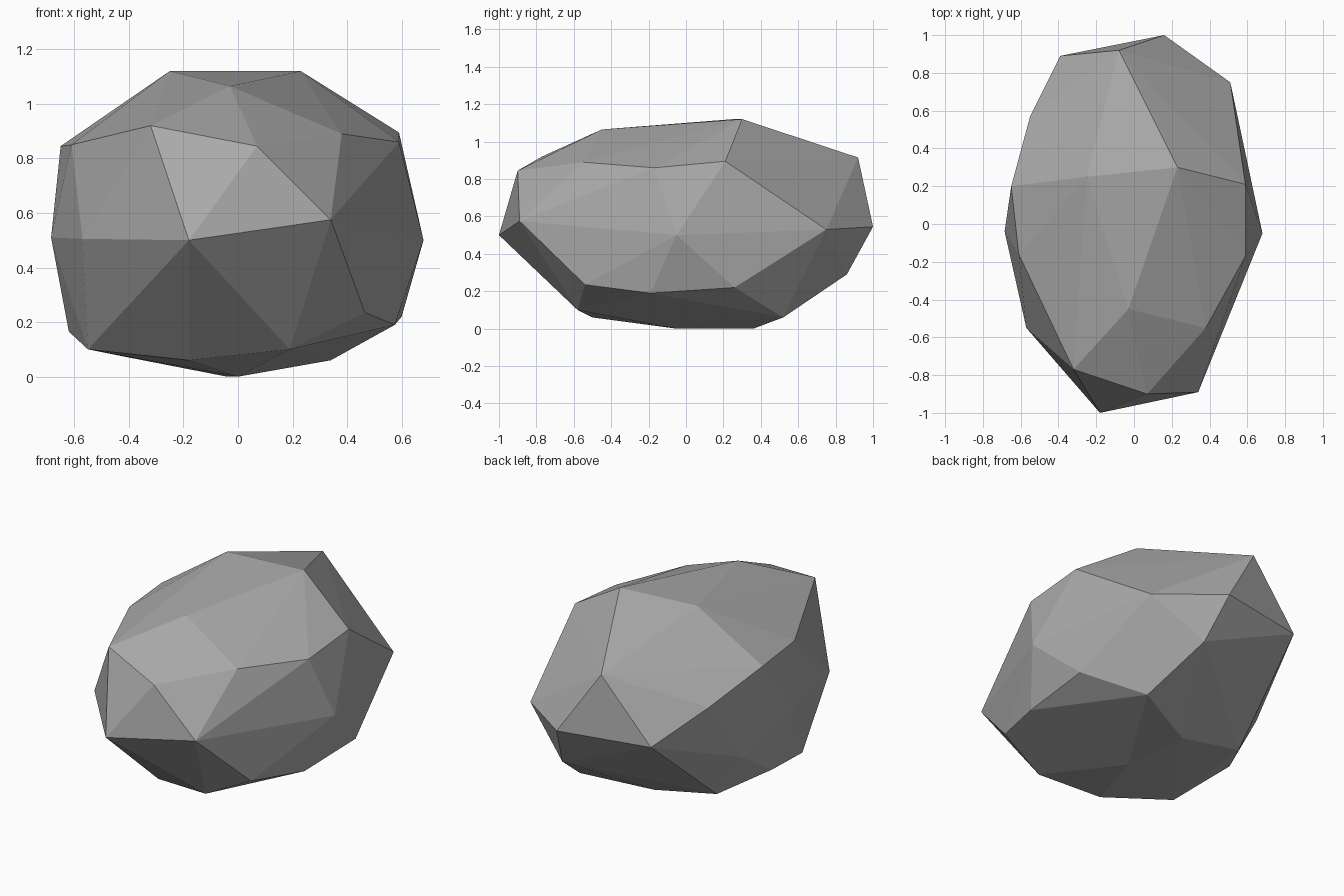
import bpy
import bmesh

default_cube = bpy.data.objects.get("Cube")
if default_cube:
    bpy.data.objects.remove(default_cube, do_unlink=True)


def flat_material(name, grey):
    """One plain colour, for the viewport and for renders."""
    material = bpy.data.materials.new(name)
    material.use_nodes = True
    colour = (grey, grey, grey, 1)
    material.diffuse_color = colour
    shader = next(n for n in material.node_tree.nodes if n.type == "BSDF_PRINCIPLED")
    shader.inputs["Base Color"].default_value = colour
    shader.inputs["Roughness"].default_value = 0.9
    return material


def faceted_solid(name, layers, material):
    """Wrap flat facets around the corner points of all layers."""
    bm = bmesh.new()
    for corners in layers:
        for corner in corners:
            bm.verts.new(corner)
    bm.verts.ensure_lookup_table()
    hull = bmesh.ops.convex_hull(bm, input=bm.verts[:])
    # Remove any corner left inside the solid
    inside = {e for e in hull["geom_interior"] if isinstance(e, bmesh.types.BMVert)}
    bmesh.ops.delete(bm, geom=list(inside), context="VERTS")
    bmesh.ops.recalc_face_normals(bm, faces=bm.faces[:])
    for face in bm.faces:
        face.smooth = False
    mesh = bpy.data.meshes.new(name)
    bm.to_mesh(mesh)
    bm.free()
    mesh.materials.append(material)
    solid = bpy.data.objects.new(name, mesh)
    bpy.context.collection.objects.link(solid)
    return solid


# Corners of the boulder, in layers from the crown down to the base
crown = [(-.03, -.45, 1.065), (.23, .3, 1.12), (-.25, .25, 1.12)]
shoulder = [
    (-.32, -.77, .92), (.07, -.9, .845), (.38, -.55, .89), (.59, -.17, .86),
    (.59, .21, .895), (-.08, .92, .915), (-.55, .57, .71), (-.65, .2, .845),
    (-.61, -.16, .85),
]
girdle = [
    (-.18, -1, .5), (.34, -.89, .575), (.68, -.05, .5), (.51, .75, .53),
    (.16, 1, .545), (-.39, .89, .55), (-.685, -.04, .51), (-.57, -.55, .505),
]
flank = [
    (.465, -.54, .235), (.575, -.19, .19), (.6, .26, .22), (.22, .86, .29),
    (-.6, .32, .33), (-.62, .07, .165), (-.55, -.32, .1), (.19, -.58, .1),
]
base = [(-.18, -.5, .06), (0, -.05, 0), (-.04, .36, 0), (.34, .52, .06), (-.45, .35, .08)]

stone_grey = flat_material("stone_grey", .4)
boulder = faceted_solid("boulder", [crown, shoulder, girdle, flank, base], stone_grey)
